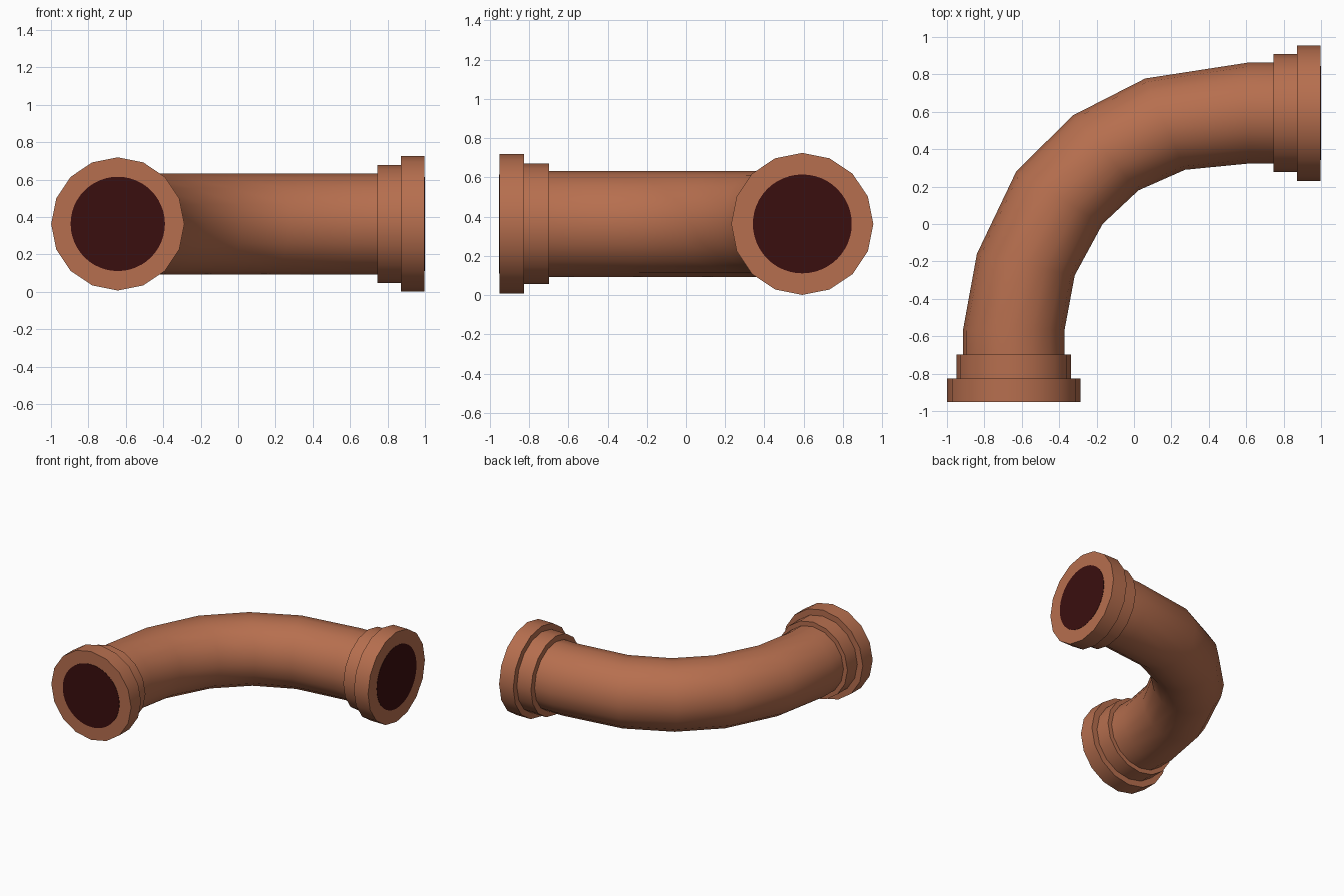
import bpy, math
from mathutils import Vector

if "Cube" in bpy.data.objects:
    bpy.data.objects.remove(bpy.data.objects["Cube"])

Z = 0.363      # height of the pipe axis
SIDES = 16


def material(name, color):
    m = bpy.data.materials.new(name)
    m.diffuse_color = (*color, 1)
    m.use_nodes = True
    m.node_tree.nodes["Principled BSDF"].inputs["Base Color"].default_value = m.diffuse_color
    return m


CLAY = material("terracotta", (0.47, 0.158, 0.077))
DARK = material("dark_opening", (0.042, 0.0045, 0.0045))


def loft(name, rings, mat, sides=SIDES):
    """Skin a tube through rings given as (centre, side half-vector, up radius)."""
    verts, faces = [], []
    for c, side, up in rings:
        for i in range(sides):
            a = 2 * math.pi * i / sides
            verts.append(c + side * math.cos(a) + Vector((0, 0, up * math.sin(a))))
    for r in range(len(rings) - 1):
        for i in range(sides):
            j = (i + 1) % sides
            faces.append((r * sides + i, r * sides + j, (r + 1) * sides + j, (r + 1) * sides + i))
    last = (len(rings) - 1) * sides
    faces.append(tuple(reversed(range(sides))))
    faces.append(tuple(range(last, last + sides)))
    me = bpy.data.meshes.new(name)
    me.from_pydata(verts, [], faces)
    me.materials.append(mat)
    ob = bpy.data.objects.new(name, me)
    bpy.context.collection.objects.link(ob)
    # outward normals, smooth sides with sharp rims
    bpy.ops.object.select_all(action='DESELECT')
    ob.select_set(True)
    bpy.context.view_layer.objects.active = ob
    bpy.ops.object.mode_set(mode='EDIT')
    bpy.ops.mesh.select_all(action='SELECT')
    bpy.ops.mesh.normals_make_consistent(inside=False)
    bpy.ops.object.mode_set(mode='OBJECT')
    bpy.ops.object.shade_smooth_by_angle(angle=math.radians(50))
    return ob


# Bent pipe: outer and inner points of each ring, seen from above
outer = [(-0.915, -0.72), (-0.915, -0.57), (-0.84, -0.16), (-0.63, 0.28),
         (-0.328, 0.58), (0.06, 0.778), (0.61, 0.863), (0.77, 0.863)]
inner = [(-0.371, -0.72), (-0.371, -0.565), (-0.317, -0.275), (-0.168, 0.0),
         (0.024, 0.18), (0.273, 0.29), (0.61, 0.323), (0.77, 0.323)]
rings = []
for (ox, oy), (ix, iy) in zip(outer, inner):
    o, i = Vector((ox, oy, Z)), Vector((ix, iy, Z))
    rings.append(((o + i) / 2, (o - i) / 2, 0.27))
loft("bent_pipe", rings, CLAY)

# Collar, rim and dark opening at both ends
ends = [("front", Vector((-0.643, -0.953, Z)), Vector((0, -1, 0)), 0.307, 0.356),
        ("right", Vector((1.0, 0.593, Z)), Vector((1, 0, 0)), 0.316, 0.362)]
for label, tip, out, collar_r, rim_r in ends:
    side = out.cross(Vector((0, 0, 1)))

    def barrel(name, near, far, radius, mat, sides=SIDES):
        loft(f"{label}_{name}", [(tip - out * d, side * radius, radius) for d in (far, near)], mat, sides)

    barrel("collar", 0.12, 0.254, collar_r, CLAY)
    barrel("rim", 0.002, 0.128, rim_r, CLAY)
    barrel("opening", 0.0, 0.006, 0.252, DARK, 48)
